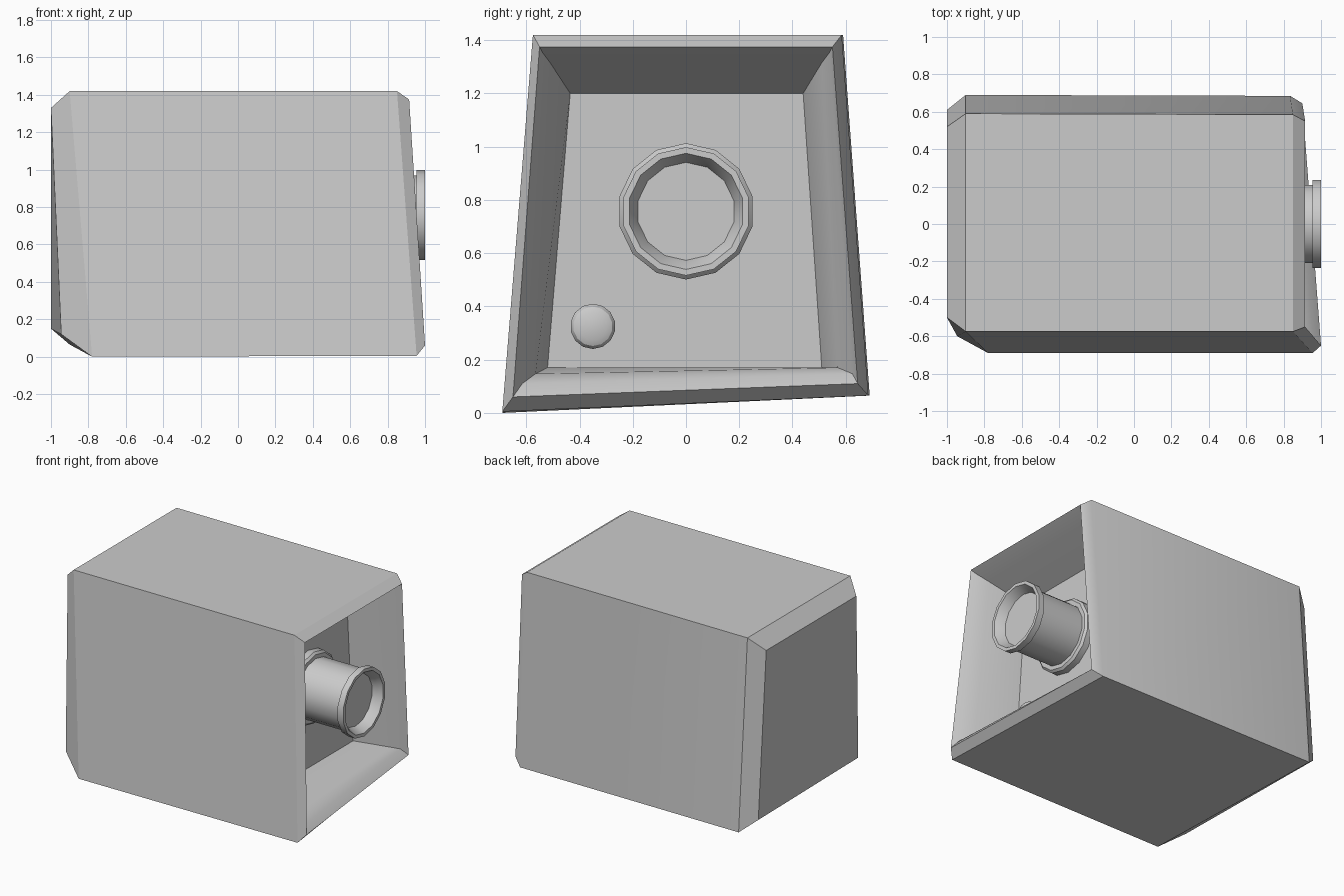
import bpy, bmesh, math

if "Cube" in bpy.data.objects:
    bpy.data.objects.remove(bpy.data.objects["Cube"])


def finish(name, bm, angle):
    bmesh.ops.recalc_face_normals(bm, faces=bm.faces)
    mesh = bpy.data.meshes.new(name)
    bm.to_mesh(mesh)
    bm.free()
    ob = bpy.data.objects.new(name, mesh)
    bpy.context.collection.objects.link(ob)
    bpy.ops.object.select_all(action='DESELECT')
    ob.select_set(True)
    bpy.context.view_layer.objects.active = ob
    bpy.ops.object.shade_smooth_by_angle(angle=math.radians(angle))
    return ob


def loft(name, rings, angle=30):
    """Skin a list of equal-length rings and cap both ends."""
    bm = bmesh.new()
    loops = [[bm.verts.new(p) for p in ring] for ring in rings]
    n = len(rings[0])
    for a, b in zip(loops, loops[1:]):
        for i in range(n):
            j = (i + 1) % n
            bm.faces.new((a[i], a[j], b[j], b[i]))
    bm.faces.new(loops[0])
    bm.faces.new(loops[-1])
    return finish(name, bm, angle)


def turned(name, y, z, profile, sides=14):
    """Turn an (x, radius) profile about an axis along x."""
    rings = []
    for x, r in profile:
        angles = [2 * math.pi * i / sides for i in range(sides)]
        rings.append([(x, y + r * math.sin(a), z + r * math.cos(a)) for a in angles])
    return loft(name, rings)


# Housing: four-cornered rings, top front, top back, bottom back, bottom front
loft("housing", [
    # back cap and its bevel
    [(-1, -.50, 1.33), (-1, .52, 1.33), (-1, .61, .15), (-.945, -.60, .12)],
    [(-.9, -.575, 1.42), (-.9, .59, 1.42), (-.9, .69, .065), (-.78, -.69, 0)],
    # front bevel and rim of the opening
    [(.85, -.575, 1.42), (.85, .585, 1.42), (.835, .685, .065), (.955, -.69, .005)],
    [(.915, -.55, 1.375), (.915, .55, 1.375), (.90, .645, .11), (1, -.65, .06)],
    # rounded mouth running into the recess
    [(.88, -.54, 1.355), (.88, .54, 1.355), (.85, .625, .147), (.96, -.615, .11)],
    [(.80, -.51, 1.315), (.80, .51, 1.315), (.81, .57, .17), (.87, -.565, .147)],
    [(.555, -.435, 1.2), (.555, .44, 1.2), (.555, .51, .17), (.555, -.52, .17)],
])

# Lens barrel with rear flange, front rim and sunken glass
turned("lens_barrel", 0, .757, [
    (.54, .256), (.60, .256), (.615, .241), (.615, .213),
    (.955, .213), (.955, .241), (1.0, .241), (1.0, .218),
    (.965, .197), (.935, .184),
])

# Small round knob below the lens
turned("knob", -.35, .325, [
    (.54, .085), (.615, .085), (.632, .074), (.642, .052),
])
